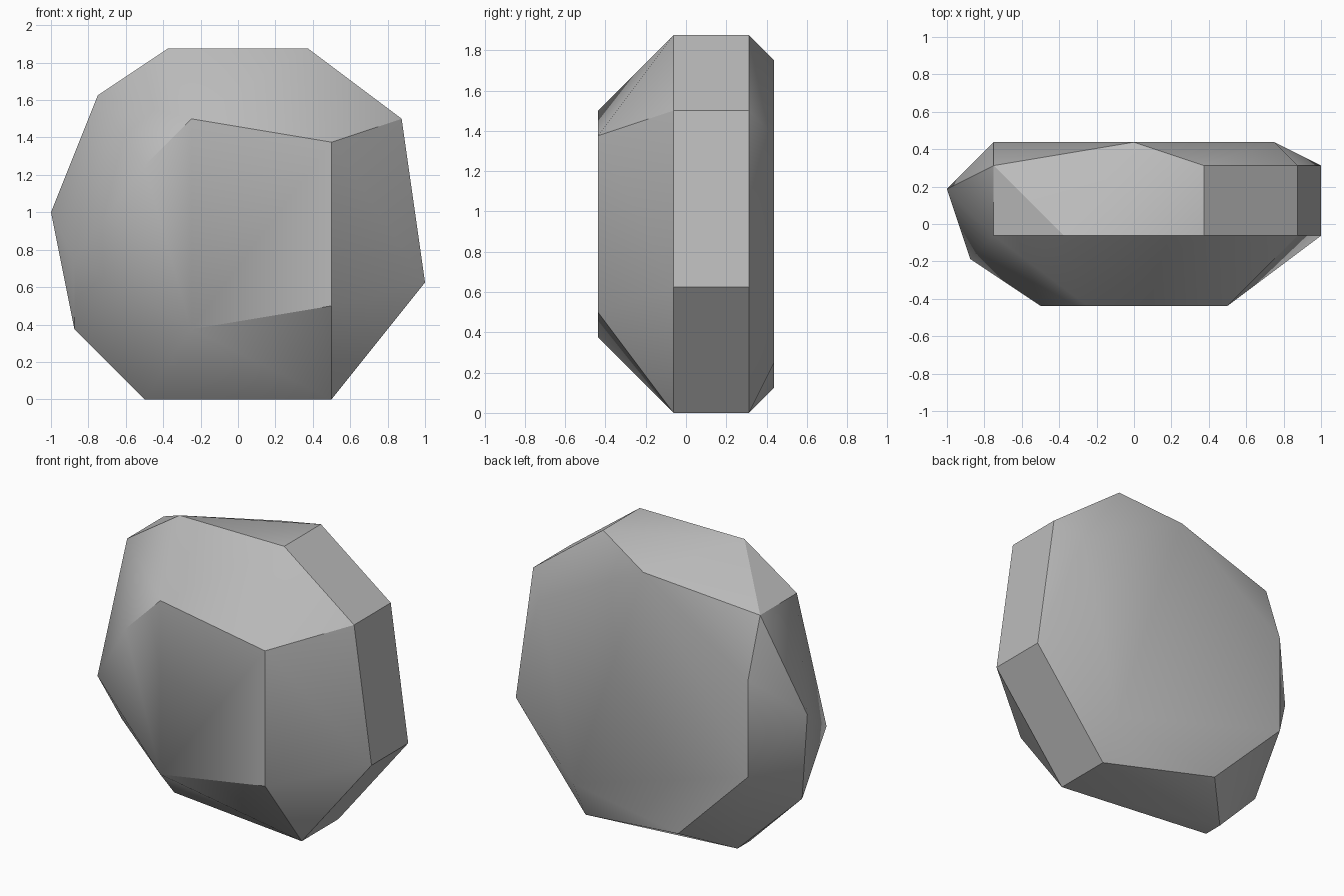
import bpy
import bmesh
from math import radians

default_cube = bpy.data.objects.get("Cube")
if default_cube:
    bpy.data.objects.remove(default_cube, do_unlink=True)

UNIT = 1 / 16  # the boulder is cut on a sixteenth grid


def make_material(name, colour):
    material = bpy.data.materials.new(name)
    material.use_nodes = True
    material.diffuse_color = colour
    shader = material.node_tree.nodes["Principled BSDF"]
    shader.inputs["Base Color"].default_value = colour
    shader.inputs["Roughness"].default_value = 0.9
    return material


def layer(depth, outline):
    """Place an outline of (x, z) corners at one depth."""
    return [(x, depth, z) for x, z in outline]


# Outlines of the flat front, the upright waist and the flat back
front_outline = [(-4, 24), (8, 22), (8, 8), (-4, 6), (-8, 20)]
waist_outline = [(-12, 26), (6, 30), (14, 24), (16, 10), (8, 0)]
back_outline = [(0, 28), (12, 22), (8, 4), (-4, 2), (-12, 10), (-12, 20)]

# Irregular corners on the top and the chipped side
chipped_corners = [(-6, -1, 30), (-16, 3, 16), (-14, -3, 12),
                   (-14, 1, 6), (-8, 1, 0), (-8, 3, 0)]

corners = (layer(-7, front_outline) + layer(-1, waist_outline)
           + layer(5, waist_outline) + layer(7, back_outline)
           + chipped_corners)

# Wrap the corners in a convex shell and merge its coplanar triangles
bm = bmesh.new()
for corner in corners:
    bm.verts.new([value * UNIT for value in corner])
bmesh.ops.convex_hull(bm, input=list(bm.verts))
bmesh.ops.dissolve_limit(bm, angle_limit=radians(0.5),
                         verts=list(bm.verts), edges=list(bm.edges))
bmesh.ops.recalc_face_normals(bm, faces=list(bm.faces))

mesh = bpy.data.meshes.new("boulder")
bm.to_mesh(mesh)
bm.free()
mesh.materials.append(make_material("stone_grey", (0.5, 0.5, 0.5, 1)))

boulder = bpy.data.objects.new("boulder", mesh)
bpy.context.collection.objects.link(boulder)

# Soften shallow facets while keeping the main edges crisp
bpy.ops.object.select_all(action="DESELECT")
boulder.select_set(True)
bpy.context.view_layer.objects.active = boulder
bpy.ops.object.shade_smooth_by_angle(angle=radians(30))
